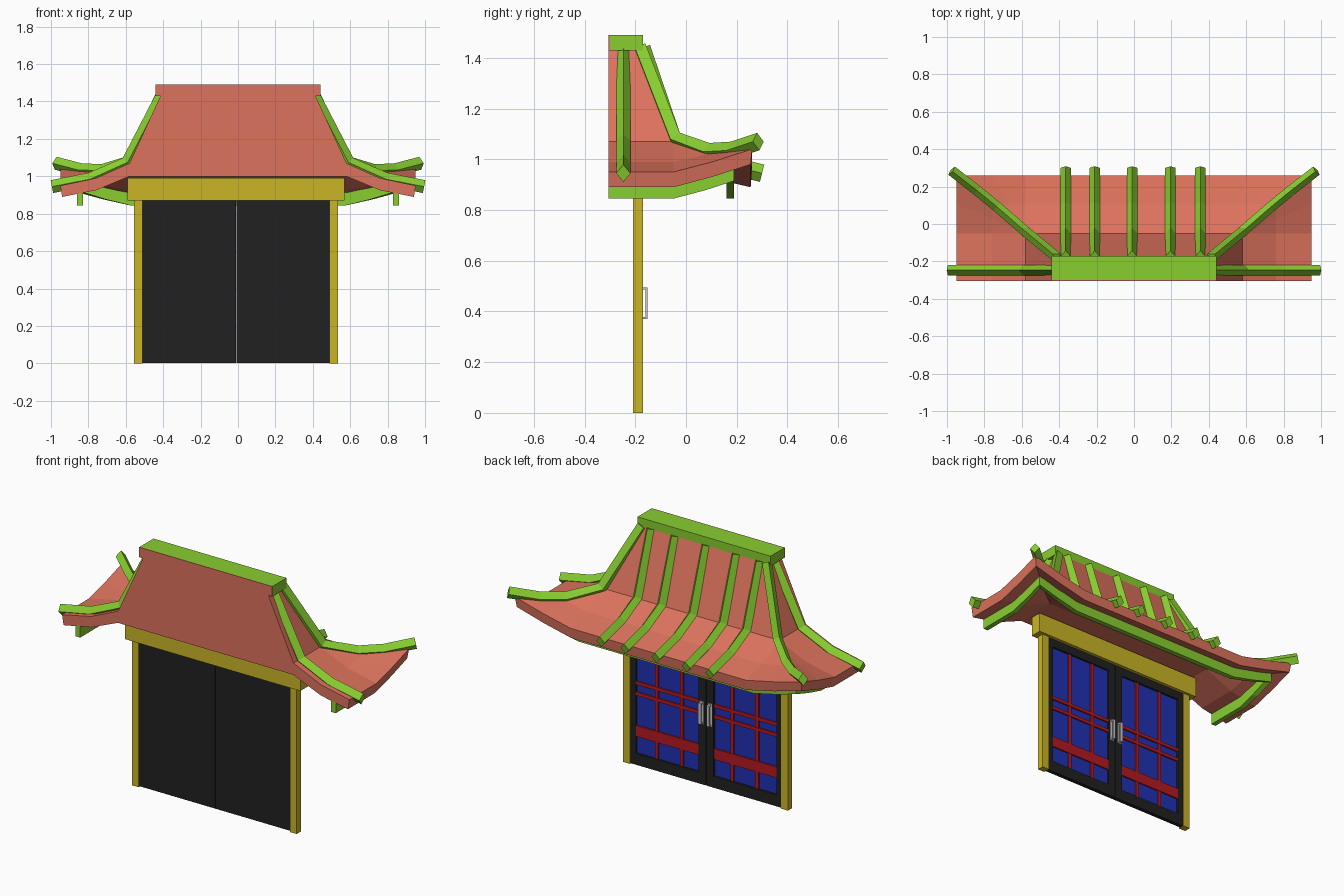
import bpy, bmesh
from mathutils import Vector

if "Cube" in bpy.data.objects:
    bpy.data.objects.remove(bpy.data.objects["Cube"])


def material(name, r, g, b):
    m = bpy.data.materials.new(name)
    m.diffuse_color = (r, g, b, 1)
    m.use_nodes = True
    m.node_tree.nodes["Principled BSDF"].inputs["Base Color"].default_value = m.diffuse_color
    return m


RED = material("roof_red", 0.72, 0.17, 0.11)
GREEN = material("trim_green", 0.25, 0.62, 0.03)
YELLOW = material("frame_yellow", 0.60, 0.46, 0.02)
BLACK = material("door_black", 0.015, 0.015, 0.015)
BLUE = material("panel_blue", 0.015, 0.03, 0.45)
LATTICE = material("lattice_red", 0.45, 0.01, 0.015)
CX = -0.01  # centre of the doorway


def finish(name, bm, mat):
    bmesh.ops.remove_doubles(bm, verts=bm.verts, dist=0.0005)
    bmesh.ops.recalc_face_normals(bm, faces=bm.faces)
    me = bpy.data.meshes.new(name)
    bm.to_mesh(me)
    bm.free()
    ob = bpy.data.objects.new(name, me)
    bpy.context.collection.objects.link(ob)
    if mat:
        me.materials.append(mat)
    return ob


def box(name, x0, x1, y0, y1, z0, z1, mat):
    bm = bmesh.new()
    bmesh.ops.create_cube(bm, size=1)
    for v in bm.verts:
        v.co = ((x0 + x1) / 2 + v.co.x * (x1 - x0),
                (y0 + y1) / 2 + v.co.y * (y1 - y0),
                (z0 + z1) / 2 + v.co.z * (z1 - z0))
    return finish(name, bm, mat)


def ring(X, Y, z, lift=0.0):
    """U-shaped course round the two sides and back, lifted at the corners."""
    a, b = min(Y, -0.05), min(X, 0.58)
    half = [(X, -0.305, z), (X, a, z), (X, (a + Y) / 2, z + lift * 0.45),
            (X, Y, z + lift), ((X + b) / 2, Y, z + lift * 0.45), (b, Y, z)]
    return half + [(-x, y, h) for x, y, h in reversed(half)]


def loft(bm, rings, cyclic=False):
    rows = [[bm.verts.new(p) for p in r] for r in rings]
    pairs = list(zip(rows, rows[1:])) + ([(rows[-1], rows[0])] if cyclic else [])
    for r, s in pairs:
        for i in range(len(r) - 1):
            bm.faces.new((r[i], r[i + 1], s[i + 1], s[i]))
    return rows


def rib(name, path, w=0.028, h=0.035):
    """Diamond-section rib along a path lying in a vertical plane."""
    pts = [Vector(p) for p in path]
    run = pts[-1] - pts[0]
    side = Vector((run.y, -run.x, 0)).normalized()
    bm = bmesh.new()
    rows = []
    for i, p in enumerate(pts):
        t = (pts[min(i + 1, len(pts) - 1)] - pts[max(i - 1, 0)]).normalized()
        n = side.cross(t)
        rows.append([bm.verts.new(p + o) for o in (side * w, n * h, -side * w, -n * h)])
    for r, s in zip(rows, rows[1:]):
        for i in range(4):
            j = (i + 1) % 4
            bm.faces.new((r[i], r[j], s[j], s[i]))
    bm.faces.new(rows[0])
    bm.faces.new(rows[-1])
    return finish(name, bm, GREEN)


# Roof: curved half-hip shell with flat front
bm = bmesh.new()
rows = loft(bm, [ring(0.41, -0.17, 1.44), ring(0.58, -0.05, 1.07),
                 ring(0.76, 0.105, 0.99, 0.035), ring(0.95, 0.26, 0.95, 0.09),
                 ring(0.94, 0.255, 0.89, 0.09), ring(0.76, 0.105, 0.925, 0.035),
                 ring(0.58, -0.05, 1.0)])
bm.faces.new(rows[0])
bm.faces.new(rows[-1])
bm.faces.new([r[0] for r in rows] + [r[-1] for r in reversed(rows)])
finish("roof", bm, RED)

# Ridge beam with red front board
box("ridge_beam", -0.44, 0.44, -0.30, -0.17, 1.43, 1.49, GREEN)
box("ridge_front_board", -0.44, 0.44, -0.305, -0.30, 1.43, 1.49, RED)

# Green beam under the eaves
bm = bmesh.new()
rows = loft(bm, [ring(0.86, 0.19, 0.915, 0.07), ring(0.86, 0.19, 0.845, 0.07),
                 ring(0.83, 0.16, 0.845, 0.07), ring(0.83, 0.16, 0.915, 0.07)], True)
bm.faces.new([r[0] for r in rows])
bm.faces.new([r[-1] for r in rows])
finish("eave_beam", bm, GREEN)

# Roof ribs: back slope, hip corners and side slopes
for i, x in enumerate((-0.365, -0.21, -0.01, 0.195, 0.355)):
    rib(f"back_rib_{i + 1}", [(x, -0.175, 1.44), (x, -0.05, 1.075),
                              (x, 0.105, 0.995), (x, 0.30, 0.945)])
for s, n in ((1, "right"), (-1, "left")):
    rib(f"corner_rib_{n}", [(s * 0.41, -0.18, 1.44), (s * 0.58, -0.04, 1.08),
                            (s * 0.73, 0.09, 1.03), (s * 0.84, 0.18, 1.035),
                            (s * 0.975, 0.285, 1.07)])
    rib(f"side_rib_{n}", [(s * 0.40, -0.247, 1.44), (s * 0.59, -0.247, 1.075),
                          (s * 0.79, -0.247, 0.985), (s * 0.995, -0.247, 0.945)])

# Door frame
box("lintel", CX - 0.58, CX + 0.58, -0.225, -0.155, 0.87, 0.99, YELLOW)
for s, n in ((1, "right"), (-1, "left")):
    def part(name, d0, d1, y0, y1, z0, z1, mat):
        a, b = sorted((CX + s * d0, CX + s * d1))
        box(f"{name}_{n}", a, b, y0, y1, z0, z1, mat)

    part("post", 0.50, 0.545, -0.21, -0.17, 0, 0.88, YELLOW)
    # Door leaf: backing, raised border, blue panel
    part("door_backing", 0.002, 0.50, -0.20, -0.192, 0.002, 0.87, BLACK)
    part("inner_stile", 0.002, 0.05, -0.192, -0.176, 0.002, 0.87, BLACK)
    part("outer_stile", 0.465, 0.50, -0.192, -0.176, 0.002, 0.87, BLACK)
    part("bottom_rail", 0.05, 0.465, -0.192, -0.176, 0.002, 0.07, BLACK)
    part("top_rail", 0.05, 0.465, -0.192, -0.176, 0.82, 0.87, BLACK)
    part("panel", 0.05, 0.465, -0.192, -0.188, 0.07, 0.82, BLUE)
    # Lattice bars
    for i, d in enumerate((0.167, 0.332)):
        part(f"lattice_upright_{i + 1}", d - 0.011, d + 0.011, -0.188, -0.181, 0.07, 0.82, LATTICE)
    for i, (z0, z1) in enumerate(((0.17, 0.235), (0.415, 0.435), (0.48, 0.50))):
        part(f"lattice_bar_{i + 1}", 0.05, 0.465, -0.188, -0.179, z0, z1, LATTICE)
    # Grey pull handle
    part("handle_grip", 0.018, 0.036, -0.160, -0.152, 0.37, 0.495, None)
    for i, z in enumerate((0.37, 0.487)):
        part(f"handle_bracket_{i + 1}", 0.018, 0.036, -0.176, -0.152, z, z + 0.008, None)
    part("handle_plate", 0.014, 0.040, -0.176, -0.172, 0.365, 0.50, None)
